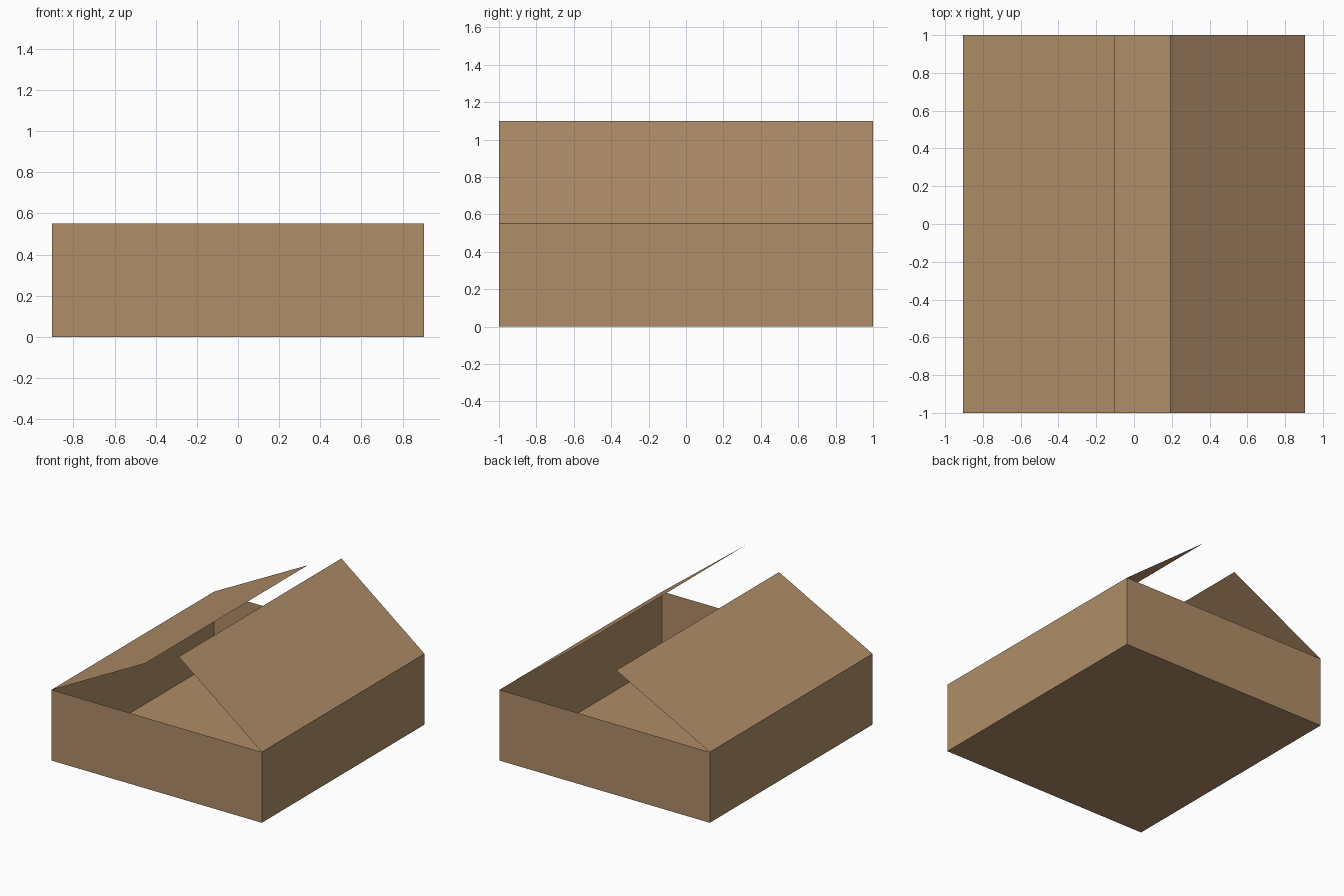
import bpy
import bmesh
from math import atan2, cos, sin

cube = bpy.data.objects.get("Cube")
if cube:
    bpy.data.objects.remove(cube, do_unlink=True)

HALF_W, HALF_L, HEIGHT = 0.905, 1.0, 0.55

# Plain cardboard colour
cardboard = bpy.data.materials.new("cardboard_brown")
cardboard.use_nodes = True
colour = (0.434, 0.266, 0.138, 1)
cardboard.diffuse_color = colour
shader = cardboard.node_tree.nodes["Principled BSDF"]
shader.inputs["Base Color"].default_value = colour
shader.inputs["Roughness"].default_value = 0.9


def add_object(name, bm):
    mesh = bpy.data.meshes.new(name)
    bm.to_mesh(mesh)
    bm.free()
    mesh.materials.append(cardboard)
    obj = bpy.data.objects.new(name, mesh)
    bpy.context.collection.objects.link(obj)
    return obj


# Open tray: a paper-thin box without its top face
bm = bmesh.new()
bmesh.ops.create_cube(bm, size=1)
for v in bm.verts:
    v.co.x *= 2 * HALF_W
    v.co.y *= 2 * HALF_L
    v.co.z = (v.co.z + 0.5) * HEIGHT
bm.normal_update()
top = [f for f in bm.faces if f.normal.z > 0.5]
bmesh.ops.delete(bm, geom=top, context='FACES_ONLY')
add_object("box_tray", bm)


def add_flap(name, side, tip_x, tip_z):
    """Paper-thin lid flap hinged on the top edge of one side wall."""
    hinge_x = side * HALF_W
    bm = bmesh.new()
    profile = [(hinge_x, HEIGHT), (tip_x, tip_z)]
    a, b = [bm.verts.new((x, -HALF_L, z)) for x, z in profile]
    d, c = [bm.verts.new((x, HALF_L, z)) for x, z in profile]
    face = bm.faces.new((a, b, c, d))
    face.normal_update()
    if face.normal.z < 0:
        face.normal_flip()
    add_object(name, bm)


# Lid flaps, each open at its own angle
add_flap("left_flap", 1, 0.19, 1.10)
add_flap("right_flap", -1, -0.10, 0.97)
